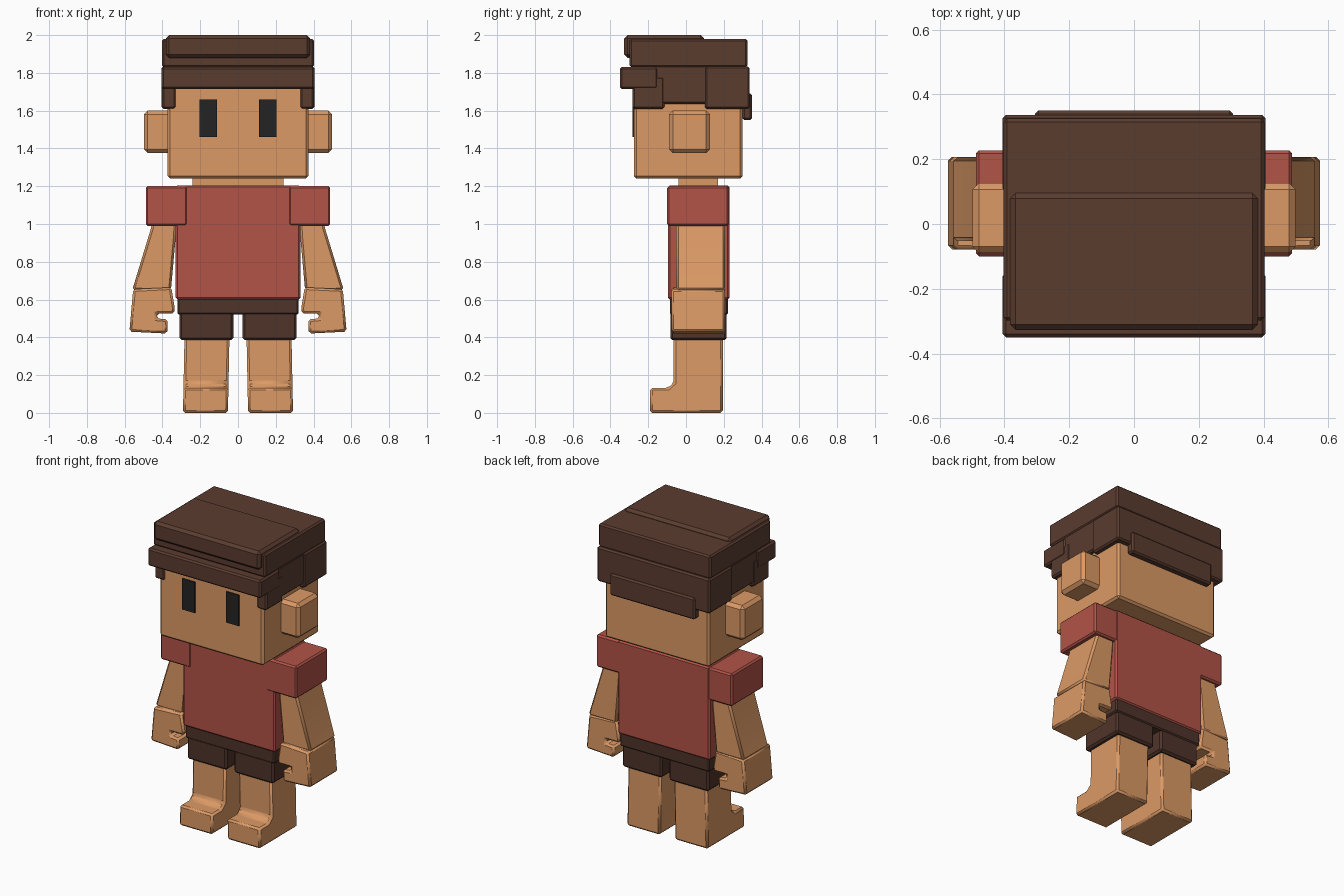
import bpy, bmesh, math
from mathutils import Vector

if "Cube" in bpy.data.objects:
    bpy.data.objects.remove(bpy.data.objects["Cube"])


def srgb(r, g, b):
    return tuple(((c / 255 + 0.055) / 1.055) ** 2.4 for c in (r, g, b)) + (1,)


def material(name, rgb):
    m = bpy.data.materials.new(name)
    m.diffuse_color = srgb(*rgb)
    m.use_nodes = True
    m.node_tree.nodes["Principled BSDF"].inputs["Base Color"].default_value = m.diffuse_color
    return m


SKIN = material("skin", (220, 154, 102))
SHIRT = material("shirt_red", (178, 83, 71))
HAIR = material("hair_brown", (91, 60, 47))
SHORTS = material("shorts_brown", (79, 52, 42))
BLACK = material("eye_black", (36, 36, 36))


def finish(name, bm, mat, bevel=0.0, smooth=None):
    bmesh.ops.recalc_face_normals(bm, faces=bm.faces)
    mesh = bpy.data.meshes.new(name)
    bm.to_mesh(mesh)
    bm.free()
    mesh.materials.append(mat)
    ob = bpy.data.objects.new(name, mesh)
    bpy.context.collection.objects.link(ob)
    if bevel:
        b = ob.modifiers.new("chamfer", "BEVEL")
        b.width, b.segments = bevel, 1
        b.limit_method, b.angle_limit = "ANGLE", math.radians(40)
    if smooth:
        bpy.ops.object.select_all(action="DESELECT")
        bpy.context.view_layer.objects.active = ob
        ob.select_set(True)
        bpy.ops.object.shade_smooth_by_angle(angle=math.radians(smooth))
    return ob


def box(name, x, y, z, mat, bevel=0.01):
    """Chamfered box from its three ranges."""
    bm = bmesh.new()
    bmesh.ops.create_cube(bm, size=1)
    for v in bm.verts:
        v.co = Vector([(a + b) / 2 + c * (b - a) for (a, b), c in zip((x, y, z), v.co)])
    return finish(name, bm, mat, bevel)


def side_box(name, x, y, z, mat, bevel=0.01):
    """The same box on both sides."""
    box(name + "_left", x, y, z, mat, bevel)
    box(name + "_right", (-x[1], -x[0]), y, z, mat, bevel)


def prism(name, rings, mat, bevel, smooth):
    """Solid between two matching outlines."""
    bm = bmesh.new()
    a, b = [[bm.verts.new(p) for p in ring] for ring in rings]
    bm.faces.new(a)
    bm.faces.new(b[::-1])
    for i in range(len(a)):
        j = (i + 1) % len(a)
        bm.faces.new((a[i], b[i], b[j], a[j]))
    return finish(name, bm, mat, bevel, smooth)


# Head, neck, ears and eyes
box("head", (-0.372, 0.372), (-0.275, 0.30), (1.24, 1.80), SKIN, 0.013)
box("neck", (-0.24, 0.24), (-0.04, 0.17), (1.17, 1.26), SKIN, 0)
side_box("ear", (0.35, 0.498), (-0.09, 0.127), (1.375, 1.60), SKIN, 0.02)
side_box("eye", (0.112, 0.204), (-0.284, -0.276), (1.46, 1.66), BLACK, 0)

# Hair in stacked blocks
box("hair_crown", (-0.402, 0.402), (-0.298, 0.325), (1.83, 1.98), HAIR)
box("hair_top_slab", (-0.382, 0.382), (-0.327, 0.095), (1.88, 2.0), HAIR, 0.017)
box("hair_fringe", (-0.405, 0.405), (-0.35, -0.15), (1.715, 1.83), HAIR)
box("hair_back", (-0.405, 0.405), (0.10, 0.337), (1.61, 1.835), HAIR)
box("hair_nape", (-0.305, 0.305), (0.30, 0.35), (1.55, 1.69), HAIR)
side_box("hair_side", (0.34, 0.398), (-0.17, 0.12), (1.635, 1.84), HAIR)
side_box("hair_sideburn", (0.33, 0.402), (-0.283, -0.115), (1.61, 1.78), HAIR)

# Shirt
box("shirt_body", (-0.33, 0.33), (-0.095, 0.23), (0.60, 1.205), SHIRT)
side_box("shirt_sleeve", (0.268, 0.488), (-0.10, 0.227), (0.99, 1.2), SHIRT)

# Shorts
box("shorts_waist", (-0.32, 0.32), (-0.085, 0.222), (0.52, 0.62), SHORTS, 0.008)
side_box("shorts_leg", (0.025, 0.31), (-0.083, 0.215), (0.385, 0.535), SHORTS, 0.012)

# Side outline of leg and foot (y, z)
leg = [(0.195, 0.005), (0.195, 0.42), (-0.065, 0.42), (-0.065, 0.165),
       (-0.095, 0.138), (-0.19, 0.138), (-0.19, 0.005)]
# Front outlines of arm and hooked hand (x, z)
arm = [(0.325, 1.02), (0.455, 1.02), (0.46, 0.98), (0.56, 0.65), (0.355, 0.65), (0.33, 0.93)]
hand = [(0.353, 0.665), (0.555, 0.655), (0.575, 0.43), (0.375, 0.42), (0.372, 0.495),
        (0.43, 0.50), (0.43, 0.525), (0.338, 0.525), (0.335, 0.555)]

for side, s in (("left", 1), ("right", -1)):
    prism("leg_" + side,
          [[(s * (0.045 + 0.02 * (0.42 - z)), y, z) for y, z in leg],
           [(s * (0.283 + 0.02 * (0.42 - z)), y, z) for y, z in leg]], SKIN, 0.012, 30)
    prism("arm_" + side, [[(s * x, y, z) for x, z in arm] for y in (-0.053, 0.207)],
          SKIN, 0.012, 30)
    prism("hand_" + side, [[(s * x, y, z) for x, z in hand] for y in (-0.078, 0.207)],
          SKIN, 0.012, 30)

# Rest on the ground
for ob in bpy.context.scene.objects:
    if ob.name.startswith("leg_"):
        ob.location.z = -0.005
